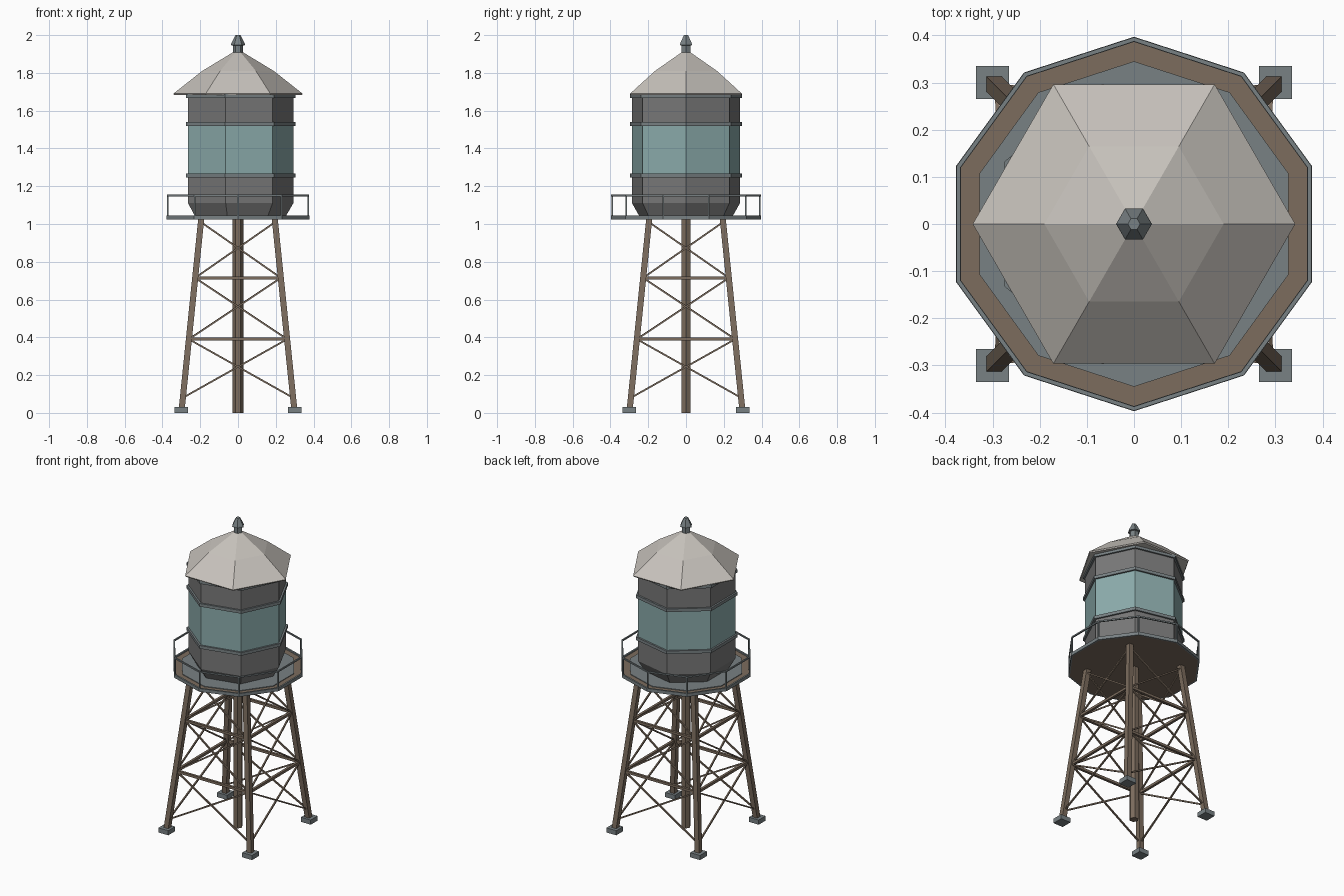
import bpy, bmesh, math
from mathutils import Vector

cube = bpy.data.objects.get("Cube")
if cube:
    bpy.data.objects.remove(cube, do_unlink=True)


def material(name, rgb):
    m = bpy.data.materials.new(name)
    m.use_nodes = True
    m.diffuse_color = (*rgb, 1)
    m.node_tree.nodes["Principled BSDF"].inputs["Base Color"].default_value = (*rgb, 1)
    return m


ROOF = material("pale_roof", (0.57, 0.54, 0.50))
TEAL = material("teal_paint", (0.26, 0.41, 0.41))
TANK = material("dark_grey_metal", (0.19, 0.19, 0.19))
STEEL = material("blue_grey_steel", (0.19, 0.22, 0.23))
WOOD = material("brown_timber", (0.20, 0.15, 0.11))


def polygon(sides, radius, z, phase=0.0, x=0.0, y=0.0):
    """Horizontal regular polygon as a list of points."""
    angles = [math.radians(phase) + math.tau * i / sides for i in range(sides)]
    return [Vector((x + radius * math.cos(a), y + radius * math.sin(a), z)) for a in angles]


def square(size, z, x=0.0, y=0.0):
    return polygon(4, size / math.sqrt(2), z, 45, x, y)


def add_loft(bm, rings, closed=False):
    """Bridge successive rings; cap the ends, or join last to first."""
    loops = [[bm.verts.new(p) for p in ring] for ring in rings]
    pairs = list(zip(loops, loops[1:]))
    if closed:
        pairs.append((loops[-1], loops[0]))
    else:
        bm.faces.new(loops[0][::-1])
        bm.faces.new(loops[-1])
    for low, high in pairs:
        n = len(low)
        for i in range(n):
            j = (i + 1) % n
            bm.faces.new((low[i], low[j], high[j], high[i]))


def add_rod(bm, a, b, size):
    """Square bar between two points."""
    a, b = Vector(a), Vector(b)
    turn = (b - a).to_track_quat('Z', 'Y')
    add_loft(bm, [[p + turn @ q for q in square(size, 0)] for p in (a, b)])


def finish(name, bm, *mats):
    bmesh.ops.recalc_face_normals(bm, faces=bm.faces)
    mesh = bpy.data.meshes.new(name)
    bm.to_mesh(mesh)
    bm.free()
    for m in mats:
        mesh.materials.append(m)
    obj = bpy.data.objects.new(name, mesh)
    bpy.context.collection.objects.link(obj)
    return obj


def turned(name, sides, profile, mat, phase=0.0, closed=False):
    """Faceted lathe from (radius, z) pairs."""
    bm = bmesh.new()
    add_loft(bm, [polygon(sides, r, z, phase) for r, z in profile], closed)
    return finish(name, bm, mat)


def hoop(name, sides, inner, outer, low, high, mat, phase=0.0):
    profile = [(outer, low), (outer, high), (inner, high), (inner, low)]
    return turned(name, sides, profile, mat, phase, True)


# Legs lean inwards from the feet to the deck
DECK = 1.024


def leg_x(z):
    return 0.30 - 0.105 * z / DECK


CORNERS = [(1, 1), (-1, 1), (-1, -1), (1, -1)]
NAMES = ["back_left", "back_right", "front_right", "front_left"]
for (sx, sy), corner in zip(CORNERS, NAMES):
    bm = bmesh.new()
    add_loft(bm, [square(0.032, z, sx * leg_x(z), sy * leg_x(z)) for z in (0.02, DECK)])
    finish(corner + "_leg", bm, WOOD)
    bm = bmesh.new()
    add_loft(bm, [square(0.07, z, sx * 0.30, sy * 0.30) for z in (0, 0.03)])
    finish(corner + "_foot", bm, STEEL)

# Horizontal beams and crossed braces on each side of the tower
LEVELS = [0.08, 0.39, 0.715, 1.01]
beams, braces = bmesh.new(), bmesh.new()
for k in range(4):
    (ax, ay), (bx, by) = CORNERS[k], CORNERS[(k + 1) % 4]

    def on_leg(sx, sy, z):
        return (sx * leg_x(z), sy * leg_x(z), z)

    for z in LEVELS[1:3]:
        add_rod(beams, on_leg(ax, ay, z), on_leg(bx, by, z), 0.016)
    for low, high in zip(LEVELS, LEVELS[1:]):
        add_rod(braces, on_leg(ax, ay, low), on_leg(bx, by, high), 0.009)
        add_rod(braces, on_leg(bx, by, low), on_leg(ax, ay, high), 0.009)
finish("tower_beams", beams, WOOD)
finish("cross_braces", braces, WOOD)

# Central pipe
turned("riser_pipe", 6, [(0.028, 0), (0.028, DECK)], WOOD)

# Ten-sided deck with a steel rim and an inner plate
turned("deck", 10, [(0.388, DECK), (0.388, 1.036)], WOOD, 90)
turned("deck_plate", 10, [(0.345, 1.03), (0.345, 1.04)], STEEL, 90)
hoop("deck_rim", 10, 0.386, 0.397, DECK, 1.045, STEEL, 90)

# Guard rail
hoop("top_rail", 10, 0.387, 0.396, 1.146, 1.155, STEEL, 90)
bm = bmesh.new()
for p in polygon(10, 0.391, 1.03, 90):
    add_rod(bm, p, (p.x, p.y, 1.15), 0.008)
finish("rail_posts", bm, STEEL)

# Seven-sided tank, painted between the two middle hoops
tank = turned("tank", 7, [(0.25, 1.036), (0.293, 1.11), (0.293, 1.258),
                          (0.293, 1.53), (0.293, 1.685)], TANK)
tank.data.materials.append(TEAL)
for face in tank.data.polygons:
    face.material_index = int(1.26 < face.center.z < 1.53)
for name, z in (("lower", 1.247), ("middle", 1.519), ("upper", 1.667)):
    hoop(name + "_hoop", 7, 0.288, 0.305, z, z + 0.02, STEEL)

# Six-sided roof and finial
turned("roof", 6, [(0.338, 1.683), (0.342, 1.69), (0.19, 1.81), (0.025, 1.91)], ROOF)
turned("finial", 6, [(0.027, 1.89), (0.027, 1.945), (0.038, 1.947),
                     (0.036, 1.955), (0.013, 2.0)], STEEL)
